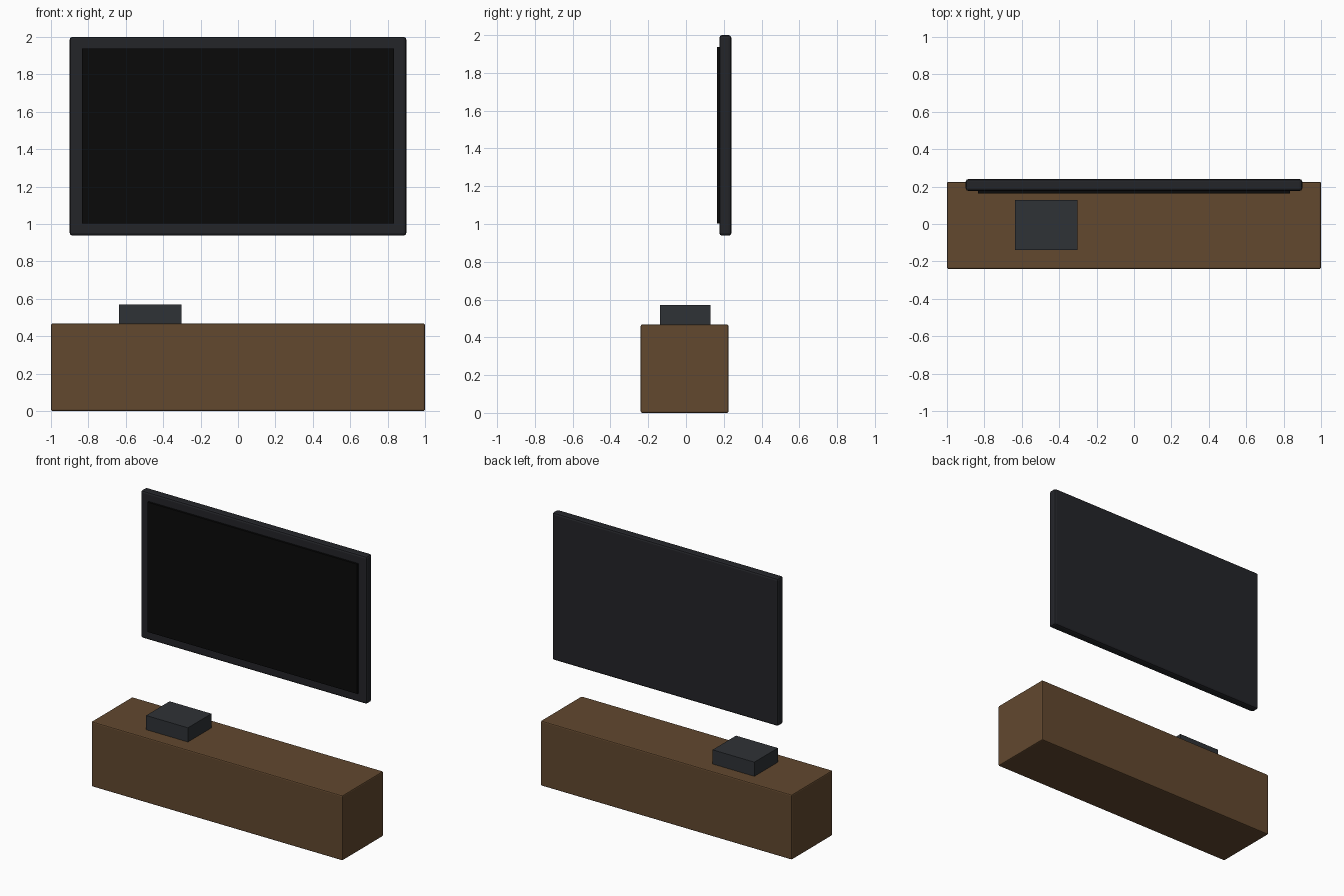
import bpy

if "Cube" in bpy.data.objects:
    bpy.data.objects.remove(bpy.data.objects["Cube"])


def material(name, rgb):
    m = bpy.data.materials.new(name)
    m.diffuse_color = (*rgb, 1)
    m.use_nodes = True
    m.node_tree.nodes["Principled BSDF"].inputs["Base Color"].default_value = m.diffuse_color
    return m


def box(name, lo, hi, mat, bevel=0, segments=2):
    centre = [(a + b) / 2 for a, b in zip(lo, hi)]
    bpy.ops.mesh.primitive_cube_add(size=1, location=centre)
    ob = bpy.context.object
    ob.name = name
    ob.scale = [b - a for a, b in zip(lo, hi)]
    bpy.ops.object.transform_apply(location=False, rotation=False, scale=True)
    ob.data.materials.append(mat)
    if bevel:
        mod = ob.modifiers.new("Bevel", "BEVEL")
        mod.width = bevel
        mod.segments = segments
    return ob


wood = material("wood", (0.122, 0.065, 0.028))
casing = material("dark_casing", (0.017, 0.018, 0.022))
glass = material("black_screen", (0.003, 0.003, 0.003))
plastic = material("grey_plastic", (0.028, 0.032, 0.037))

# Low cabinet
box("cabinet", (-1, -0.24, 0), (1, 0.225, 0.468), wood, 0.008)

# Media player resting on the cabinet
box("media_box", (-0.635, -0.138, 0.468), (-0.302, 0.129, 0.57), plastic)

# Wall-hung television: casing with a slightly raised screen
box("tv_casing", (-0.9, 0.177, 0.938), (0.9, 0.24, 2.0), casing, 0.014)
box("tv_screen", (-0.835, 0.163, 1.003), (0.835, 0.19, 1.937), glass)
